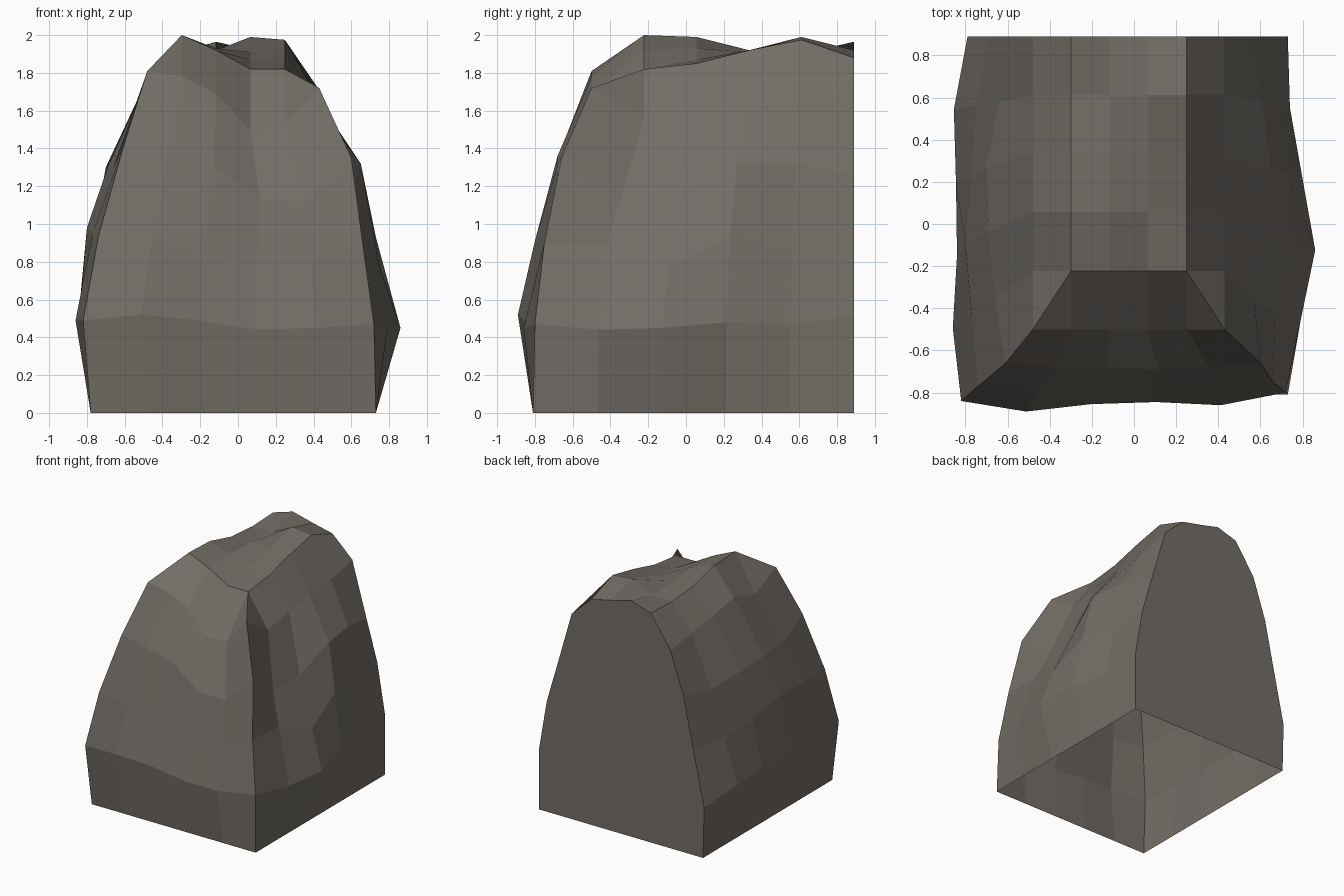
import bpy
import bmesh

default_cube = bpy.data.objects.get("Cube")
if default_cube:
    bpy.data.objects.remove(default_cube, do_unlink=True)

SEGMENTS = 5      # divisions along every wall and across the crown
BACK = 0.89       # plane of the flat back


def blend(start, end, step):
    """Evenly spaced position along a wall."""
    return start + (end - start) * step / SEGMENTS


def wall_ring(left, front, right):
    """Open ring of points: back left, round the front, back right.
    Side walls give (x, z) from front to back, the front gives (y, z)."""
    front_left, front_right = front[0][0], front[-1][0]
    ring = []
    for i in reversed(range(SEGMENTS + 1)):
        x, z = left[i]
        ring.append((x, blend(front_left, BACK, i), z))
    for i in range(1, SEGMENTS):
        y, z = front[i]
        ring.append((blend(left[0][0], right[0][0], i), y, z))
    for i, (x, z) in enumerate(right):
        ring.append((x, blend(front_right, BACK, i), z))
    return ring


def pairs(offsets, heights):
    return list(zip(offsets, heights))


# Straight footing
flat = [0] * (SEGMENTS + 1)
foot = wall_ring(pairs([-.78] * 6, flat), pairs([-.81] * 6, flat),
                 pairs([.73] * 6, flat))

# Bulging lower wall
lower = wall_ring(
    left=pairs([-.82, -.86, -.84, -.845, -.855, -.79],
               [.49, .49, .5, .5, .5, .42]),
    front=pairs([-.84, -.89, -.855, -.845, -.86, -.8],
                [.49, .52, .49, .44, .45, .47]),
    right=pairs([.72, .79, .86, .8, .74, .73],
                [.47, .44, .45, .48, .47, .51]))

# Middle wall
middle = wall_ring(
    left=pairs([-.74, -.77, -.8, -.77, -.75, -.69],
               [.93, .95, .98, .9, .85, .88]),
    front=pairs([-.77, -.8, -.78, -.76, -.76, -.75],
                [.93, .91, .84, .77, .8, .9]),
    right=pairs([.66, .67, .75, .73, .68, .66],
                [.9, .88, .77, .93, .88, .92]))

# Upper wall, leaning inwards
upper = wall_ring(
    left=pairs([-.61, -.66, -.69, -.7, -.64, -.6],
               [1.4, 1.3, 1.3, 1.3, 1.25, 1.3]),
    front=pairs([-.66, -.68, -.68, -.69, -.68, -.66],
                [1.4, 1.36, 1.31, 1.13, 1.12, 1.35]),
    right=pairs([.6, .57, .6, .65, .61, .56],
                [1.35, 1.12, 1.15, 1.32, 1.32, 1.26]))

# Heights of the uneven crown, one row per step from front to back
crown_heights = [
    [1.81, 1.78, 1.69, 1.49, 1.52, 1.72],
    [1.69, 2.0, 1.92, 1.82, 1.82, 1.55],
    [1.77, 1.99, 1.93, 1.87, 1.85, 1.6],
    [1.72, 1.92, 1.92, 1.91, 1.92, 1.62],
    [1.68, 1.9, 1.9, 1.99, 1.975, 1.65],
    [1.65, 1.91, 1.965, 1.92, 1.88, 1.71],
]

bm = bmesh.new()
crown = [[bm.verts.new((blend(-.48, .43, i), blend(-.5, BACK, j), z))
          for i, z in enumerate(row)]
         for j, row in enumerate(crown_heights)]

# Rim of the crown follows the same order as the wall rings
rim = [row[0] for row in reversed(crown)]
rim += crown[0][1:-1]
rim += [row[-1] for row in crown]

rings = [[bm.verts.new(point) for point in ring]
         for ring in (foot, lower, middle, upper)]
rings.append(rim)

# Walls
for below, above in zip(rings, rings[1:]):
    for i in range(len(below) - 1):
        bm.faces.new((below[i], below[i + 1], above[i + 1], above[i]))

# Crown, with its front corners split into raised and dropped facets
for j in range(SEGMENTS):
    for i in range(SEGMENTS):
        a, b = crown[j][i], crown[j][i + 1]
        c, d = crown[j + 1][i + 1], crown[j + 1][i]
        if j == 0 and i == 0:
            bm.faces.new((a, b, c))
            bm.faces.new((a, c, d))
        elif j == 0 and i == SEGMENTS - 1:
            bm.faces.new((a, b, d))
            bm.faces.new((b, c, d))
        else:
            bm.faces.new((a, b, c, d))

# Flat back; the underside stays open
right_edge = [ring[-1] for ring in rings]
left_edge = [ring[0] for ring in reversed(rings)]
bm.faces.new(right_edge + crown[-1][-2:0:-1] + left_edge)

mesh = bpy.data.meshes.new("rock_block")
bm.to_mesh(mesh)
bm.free()
rock = bpy.data.objects.new("rock_block", mesh)
bpy.context.collection.objects.link(rock)

# Stone colour
stone = bpy.data.materials.new("warm_grey_stone")
stone.use_nodes = True
colour = (.17, .152, .131, 1)
stone.diffuse_color = colour
stone.node_tree.nodes["Principled BSDF"].inputs["Base Color"].default_value = colour
mesh.materials.append(stone)
